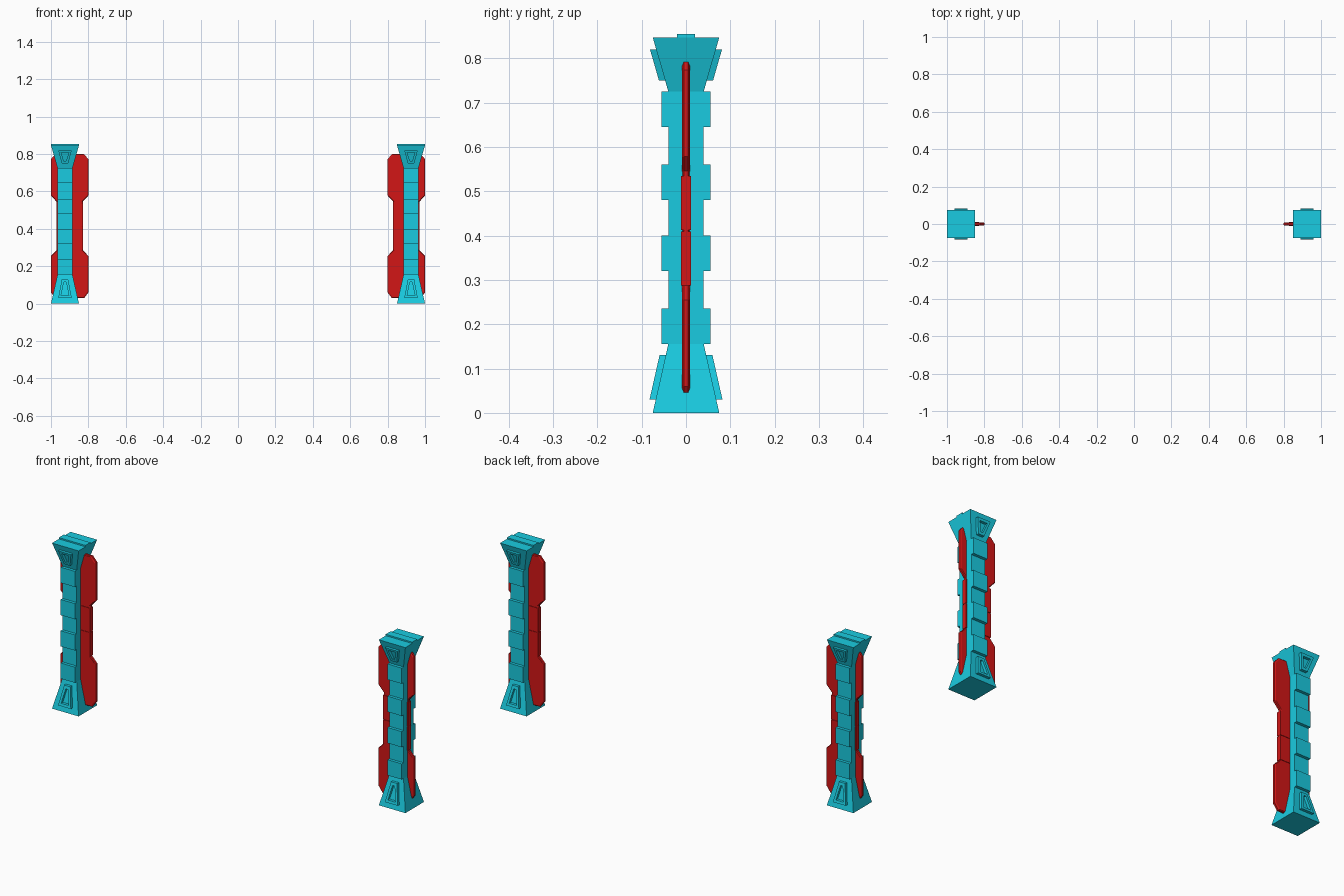
import bpy, bmesh
from mathutils import Matrix, Vector

if "Cube" in bpy.data.objects:
    bpy.data.objects.remove(bpy.data.objects["Cube"])


def material(name, color):
    m = bpy.data.materials.new(name)
    m.diffuse_color = color
    m.use_nodes = True
    m.node_tree.nodes["Principled BSDF"].inputs["Base Color"].default_value = m.diffuse_color
    return m


CYAN = material("cyan_paint", (0.01, 0.60, 0.75, 1))
RED = material("red_paint", (0.65, 0.008, 0.008, 1))
CX = 0.925          # pillar axis


def finish(bm, name, mat):
    bmesh.ops.recalc_face_normals(bm, faces=bm.faces)
    me = bpy.data.meshes.new(name)
    bm.to_mesh(me)
    bm.free()
    ob = bpy.data.objects.new(name, me)
    bpy.context.collection.objects.link(ob)
    me.materials.append(mat)
    return ob


def loft(bm, rings):
    """Skin a stack of equally sized rings and cap both ends."""
    vs = [[bm.verts.new(p) for p in r] for r in rings]
    n = len(vs[0])
    for a, b in zip(vs, vs[1:]):
        for i in range(n):
            j = (i + 1) % n
            bm.faces.new((a[i], a[j], b[j], b[i]))
    bm.faces.new(vs[0])
    bm.faces.new(vs[-1])


def rect(cx, hx, hy, z):
    return [(cx - hx, -hy, z), (cx + hx, -hy, z), (cx + hx, hy, z), (cx - hx, hy, z)]


def box(bm, c, half):
    loft(bm, [[(x + c[0], y + c[1], z) for x, y, z in rect(0, half[0], half[1], c[2] + s * half[2])]
              for s in (-1, 1)])


def triangle_frame(bm, side, front, zs, wide, inner_zs, inner):
    """Raised trapezoid frame with an open centre, lying on a sloping flare face."""
    def quad(z, w, lift):
        return [(CX + s * w[k], front * (side(z[k]) + lift), z[k])
                for s, k in ((-1, 0), (1, 0), (1, 1), (-1, 1))]
    rings = [quad(zs, wide, -0.003), quad(zs, wide, 0.014),
             quad(inner_zs, inner, 0.014), quad(inner_zs, inner, -0.003)]
    vs = [[bm.verts.new(p) for p in r] for r in rings]
    for a, b in zip(vs, vs[1:] + vs[:1]):
        for i in range(4):
            j = (i + 1) % 4
            bm.faces.new((a[i], a[j], b[j], b[i]))


def build(label, sign):
    parts = []

    # square column flaring at foot and head
    bm = bmesh.new()
    loft(bm, [rect(CX, h, h, z) for h, z in
              ((0.075, 0), (0.04, 0.155), (0.04, 0.725), (0.075, 0.847))])
    parts.append(finish(bm, label + "_column", CYAN))

    # raised rib across the head
    bm = bmesh.new()
    loft(bm, [rect(CX, 0.04, 0.015, 0.725), rect(CX, 0.075, 0.02, 0.847),
              rect(CX, 0.075, 0.02, 0.854)])
    parts.append(finish(bm, label + "_head_rib", CYAN))

    # armour bands on front and back
    bm = bmesh.new()
    for z in (0.195, 0.36, 0.52, 0.685):
        for s in (-1, 1):
            box(bm, (CX, s * 0.0465, z), (0.04, 0.0085, 0.04))
    parts.append(finish(bm, label + "_bands", CYAN))

    # triangular frames on the flares
    bm = bmesh.new()
    for s in (-1, 1):
        triangle_frame(bm, lambda z: 0.075 - 0.035 * z / 0.155, s,
                       (0.03, 0.13), (0.036, 0.017), (0.043, 0.115), (0.021, 0.006))
        triangle_frame(bm, lambda z: 0.04 + 0.035 * (z - 0.725) / 0.122, s,
                       (0.82, 0.75), (0.036, 0.017), (0.808, 0.762), (0.021, 0.006))
    parts.append(finish(bm, label + "_triangle_frames", CYAN))

    # thin red panel passing through the column, notched in the middle
    half = [(0.078, 0.03), (0.1, 0.06), (0.1, 0.255), (0.07, 0.287),
            (0.07, 0.545), (0.1, 0.578), (0.1, 0.773), (0.076, 0.80)]
    outline = half + [(-x, z) for x, z in reversed(half)]

    def ring(y, inset):
        return [(0.9 + x - (inset if x > 0 else -inset), y,
                 0.415 + (z - 0.415) * (1 - inset * 1.5)) for x, z in outline]
    bm = bmesh.new()
    loft(bm, [ring(-0.0085, 0.006), ring(-0.005, 0), ring(0.005, 0), ring(0.0085, 0.006)])
    parts.append(finish(bm, label + "_red_panel", RED))

    # thicker grips in the notch
    bm = bmesh.new()
    for z in (0.348, 0.473):
        box(bm, (0.9, 0, z), (0.071, 0.011, 0.061))
    parts.append(finish(bm, label + "_grips", RED))

    # mirror to the other side
    if sign < 0:
        for ob in parts:
            ob.data.transform(Matrix.Scale(-1, 4, Vector((1, 0, 0))))
            ob.data.flip_normals()


build("right", 1)
build("left", -1)
